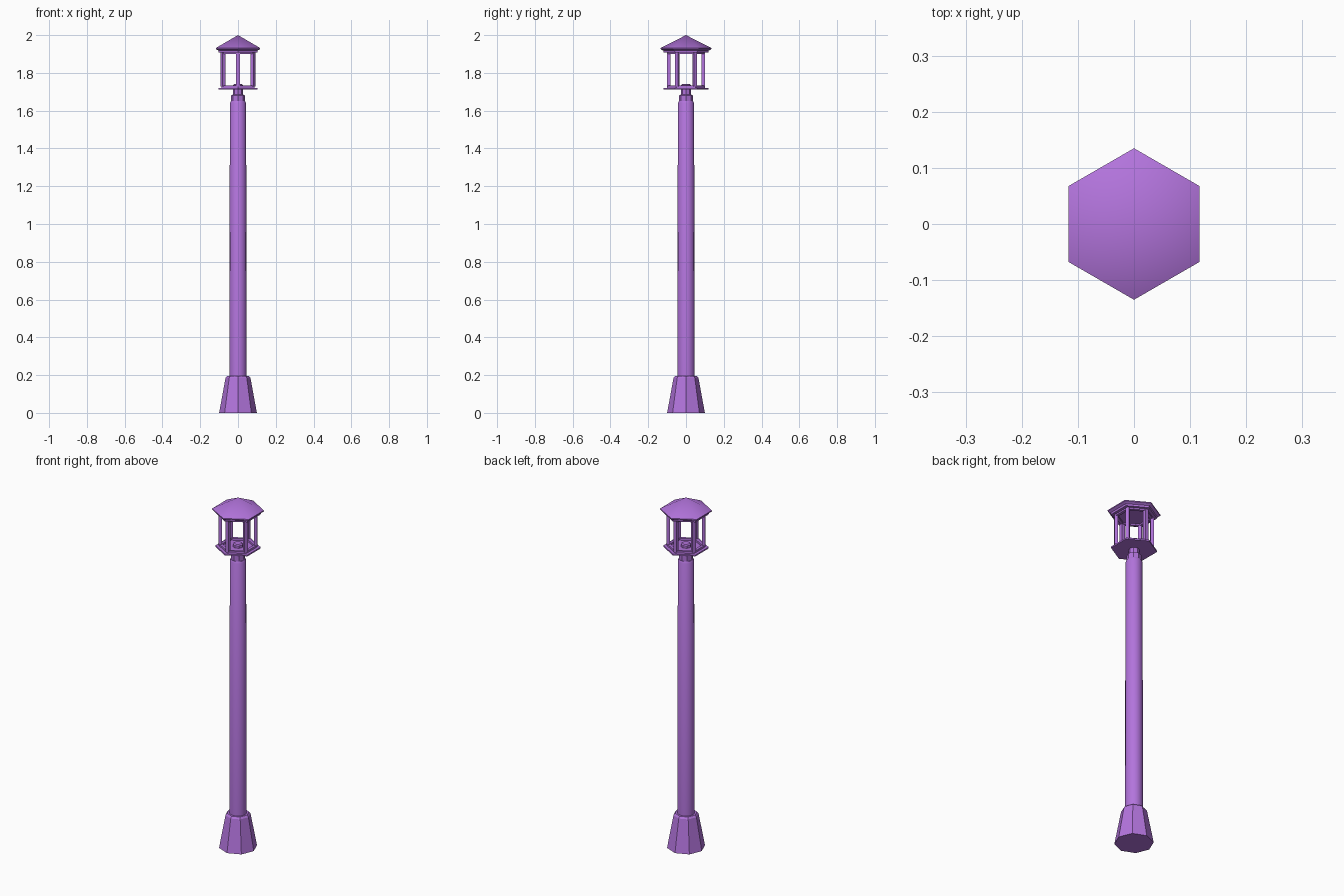
import bpy, bmesh, math
from mathutils import Matrix, Vector

cube = bpy.data.objects.get("Cube")
if cube:
    bpy.data.objects.remove(cube, do_unlink=True)

purple = bpy.data.materials.new("purple paint")
purple.use_nodes = True
color = (0.45, 0.175, 0.72, 1)
purple.diffuse_color = color
purple.node_tree.nodes["Principled BSDF"].inputs["Base Color"].default_value = color


def finish(name, bm, smooth=False):
    bmesh.ops.recalc_face_normals(bm, faces=bm.faces)
    mesh = bpy.data.meshes.new(name)
    bm.to_mesh(mesh)
    bm.free()
    mesh.materials.append(purple)
    obj = bpy.data.objects.new(name, mesh)
    bpy.context.collection.objects.link(obj)
    if smooth:
        bpy.ops.object.select_all(action='DESELECT')
        obj.select_set(True)
        bpy.context.view_layer.objects.active = obj
        bpy.ops.object.shade_smooth_by_angle(angle=math.radians(40))
    return obj


def turned(name, profile, sides, ring=False, smooth=False):
    """Sweep (radius, height) points round z; a corner lies on the y axis."""
    bm = bmesh.new()
    loops = []
    for r, z in profile:
        if r == 0:
            loops.append([bm.verts.new((0, 0, z))] * sides)
            continue
        loops.append([bm.verts.new((r * math.sin(a), r * math.cos(a), z))
                      for a in (math.tau * i / sides for i in range(sides))])
    pairs = list(zip(loops, loops[1:]))
    if ring:
        pairs.append((loops[-1], loops[0]))
    for low, high in pairs:
        for i in range(sides):
            j = (i + 1) % sides
            corners = dict.fromkeys((low[i], low[j], high[j], high[i]))
            bm.faces.new(list(corners))
    if not ring:
        for loop in (loops[0], loops[-1]):
            if loop[0] is not loop[1]:
                bm.faces.new(loop)
    return finish(name, bm, smooth)


# Flared octagonal foot and tall round pole
turned("base", [(0.1, 0), (0.066, 0.185), (0.058, 0.195)], 8)
turned("pole", [(0.046, 0.19), (0.043, 1.64), (0.038, 1.65)], 16, smooth=True)

# Stepped neck that ends as a socket inside the lantern
turned("neck", [(0.037, 1.645), (0.037, 1.68), (0.027, 1.685),
                (0.027, 1.735), (0.02, 1.74)], 8)

# Hexagonal lantern: floor, two rails, six corner posts
turned("lantern_floor", [(0.118, 1.713), (0.118, 1.721)], 6)
for name, low, high in (("lower_rail", 1.72, 1.732), ("upper_rail", 1.9, 1.92)):
    turned(name, [(0.1, low), (0.1, high), (0.082, high), (0.082, low)], 6, ring=True)

bm = bmesh.new()
for i in range(6):
    place = (Matrix.Rotation(math.tau * i / 6, 4, 'Z')
             @ Matrix.Translation((0, 0.092, 1.817))
             @ Matrix.Diagonal(Vector((0.019, 0.018, 0.18, 1))))
    bmesh.ops.create_cube(bm, size=1, matrix=place)
finish("lantern_posts", bm)

# Pointed roof with a bevelled eave
turned("roof_eave", [(0.118, 1.908), (0.12, 1.918), (0.135, 1.926), (0.135, 1.932)], 6)
turned("roof", [(0.135, 1.932), (0, 2)], 6, smooth=True)
